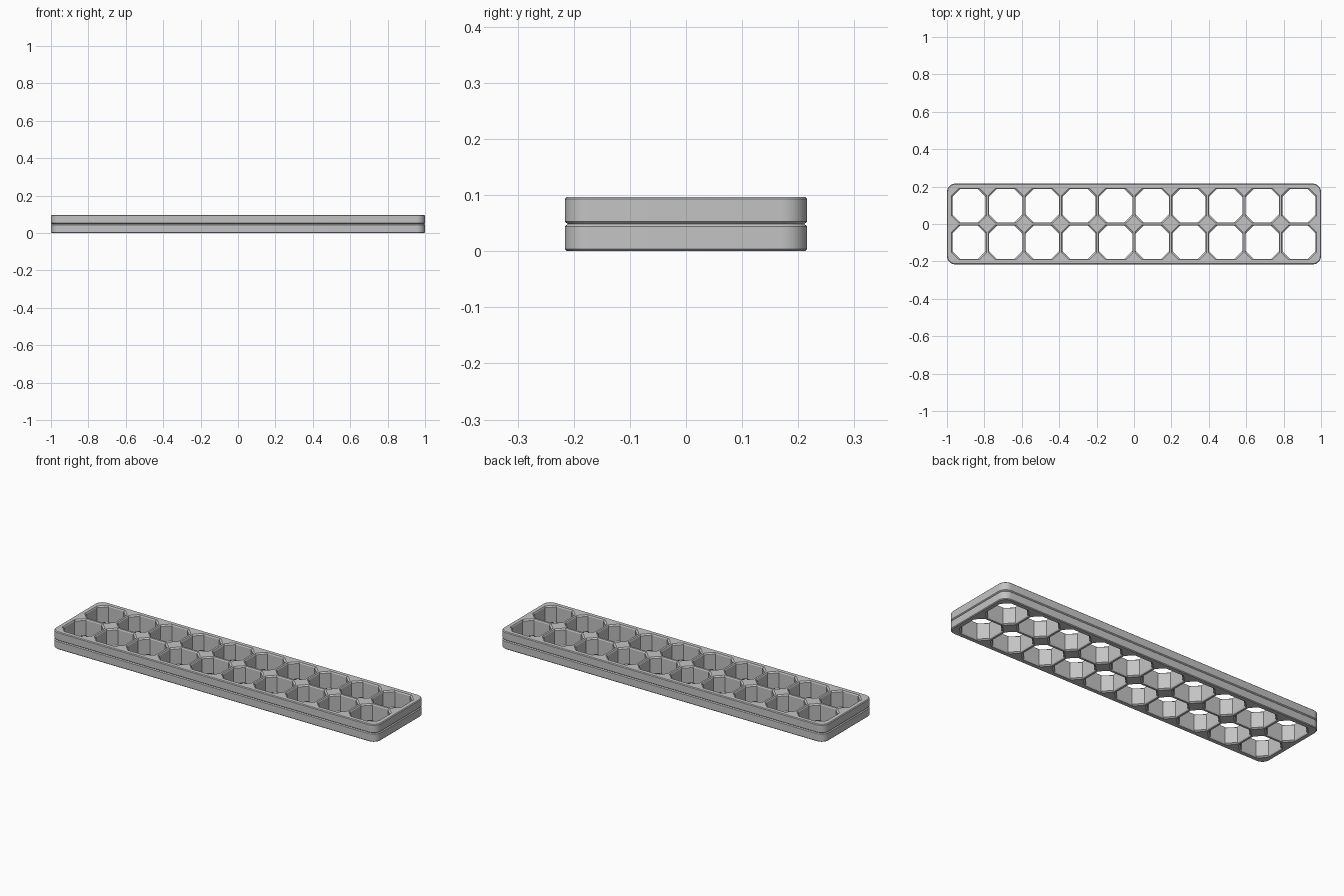
import bpy, bmesh
from math import cos, sin, pi, radians

cube = bpy.data.objects.get("Cube")
if cube:
    bpy.data.objects.remove(cube)

HX, HY, H = 1.0, 0.216, 0.097    # half length, half width, height
PITCH, COLS, ROWS = 0.196, 10, 2

grey = bpy.data.materials.new("plain grey")
grey.use_nodes = True
grey.diffuse_color = (0.55, 0.55, 0.55, 1)
grey.node_tree.nodes["Principled BSDF"].inputs["Base Color"].default_value = grey.diffuse_color


def rounded_ring(inset, radius=0.045, steps=8):
    """Rounded rectangle outline, shrunk evenly by inset."""
    r, points = radius - inset, []
    for i, (sx, sy) in enumerate([(1, 1), (-1, 1), (-1, -1), (1, -1)]):
        for k in range(steps + 1):
            a = pi / 2 * (i + k / steps)
            points.append((sx * (HX - radius) + r * cos(a), sy * (HY - radius) + r * sin(a)))
    return points


def octagon(cx, cy, half, cut):
    """Square outline with cut corners."""
    s = half - cut
    base = [(half, -s), (half, s), (s, half), (-s, half),
            (-half, s), (-half, -s), (-s, -half), (s, -half)]
    return [(cx + x, cy + y) for x, y in base]


def loft(bm, layers):
    """Closed solid through stacked outlines given as (z, points)."""
    rings = [[bm.verts.new((x, y, z)) for x, y in pts] for z, pts in layers]
    for low, high in zip(rings, rings[1:]):
        n = len(low)
        for i in range(n):
            j = (i + 1) % n
            bm.faces.new((low[i], low[j], high[j], high[i]))
    bm.faces.new(rings[0][::-1])
    bm.faces.new(rings[-1])


def make_object(name, bm):
    mesh = bpy.data.meshes.new(name)
    bm.to_mesh(mesh)
    bm.free()
    mesh.materials.append(grey)
    obj = bpy.data.objects.new(name, mesh)
    bpy.context.collection.objects.link(obj)
    return obj


# Outer body: chamfered rims and a groove around the middle
bm = bmesh.new()
profile = [(0, 0.004), (0.004, 0), (0.044, 0), (0.0485, 0.005), (0.053, 0), (H - 0.004, 0), (H, 0.004)]
loft(bm, [(z, rounded_ring(inset)) for z, inset in profile])
grid = make_object("grid_panel", bm)

# Cell cutters: octagonal wells, flared at both mouths
bm = bmesh.new()
WIDE, NARROW = (0.0925, 0.037), (0.089, 0.042)
for col in range(COLS):
    for row in range(ROWS):
        cx = (col - (COLS - 1) / 2) * PITCH
        cy = (row - (ROWS - 1) / 2) * PITCH
        loft(bm, [(z, octagon(cx, cy, *size)) for z, size in
                  [(-0.01, WIDE), (0, WIDE), (0.006, NARROW), (H - 0.006, NARROW), (H, WIDE), (H + 0.01, WIDE)]])
cutter = make_object("cell_cutter", bm)
cutter.hide_render = True

# Cut the wells and keep the result as plain mesh
cut = grid.modifiers.new("cells", 'BOOLEAN')
cut.operation = 'DIFFERENCE'
cut.solver = 'EXACT'
cut.object = cutter
bpy.context.view_layer.objects.active = grid
for obj in bpy.context.selected_objects:
    obj.select_set(False)
grid.select_set(True)
bpy.ops.object.modifier_apply(modifier=cut.name)
bpy.data.objects.remove(cutter)

bpy.ops.object.shade_smooth_by_angle(angle=radians(30))
